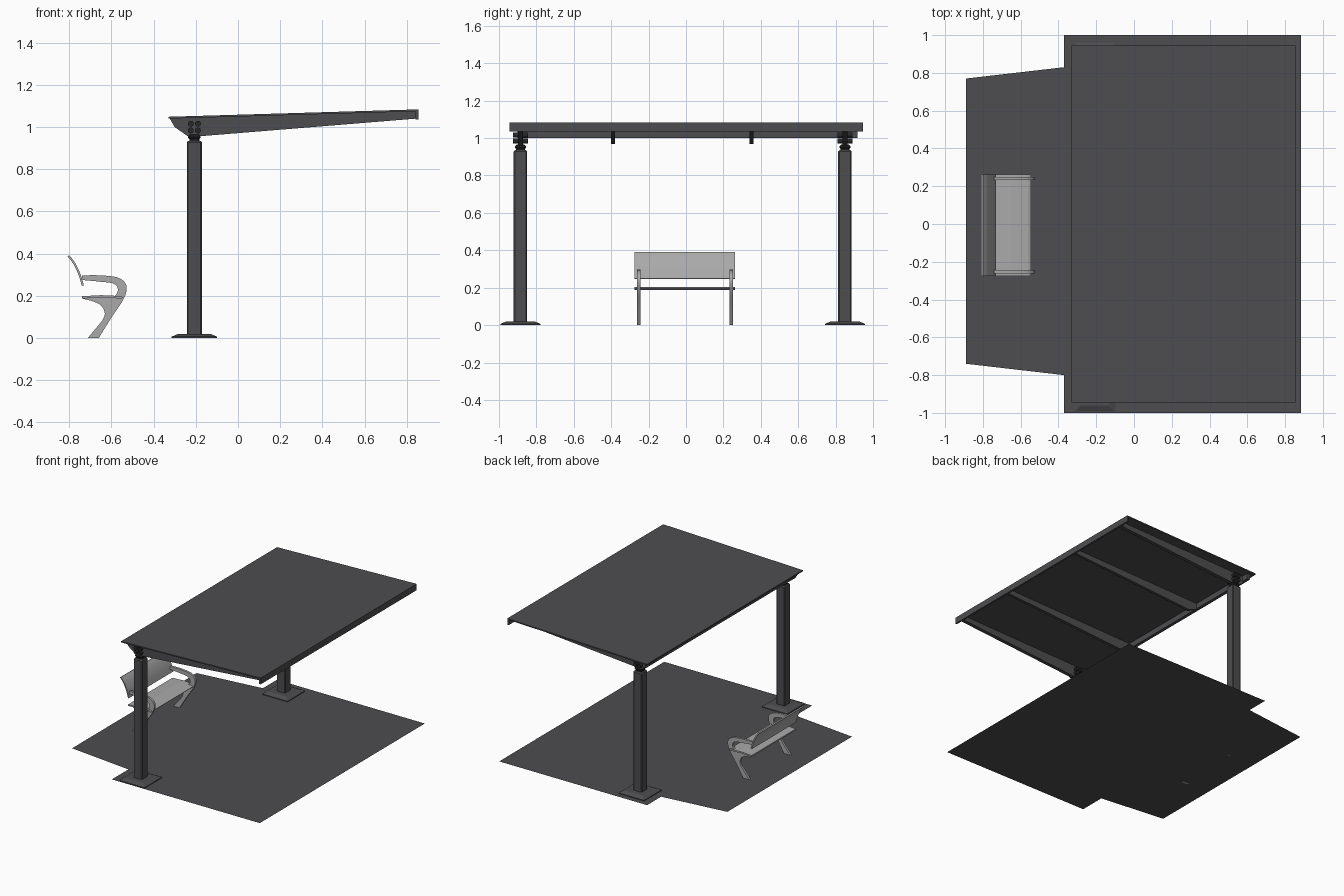
import bpy, bmesh, math
from mathutils import Vector

if "Cube" in bpy.data.objects:
    bpy.data.objects.remove(bpy.data.objects["Cube"])


def material(name, rgb):
    m = bpy.data.materials.new(name)
    m.diffuse_color = (*rgb, 1)
    m.use_nodes = True
    m.node_tree.nodes["Principled BSDF"].inputs["Base Color"].default_value = m.diffuse_color
    return m


DARK = material("dark grey", (0.075, 0.075, 0.08))
BLACK = material("near black", (0.02, 0.02, 0.022))
LIGHT = material("light grey", (0.40, 0.40, 0.40))


def finish(bm, name, mat, smooth=False):
    bmesh.ops.recalc_face_normals(bm, faces=bm.faces)
    me = bpy.data.meshes.new(name)
    bm.to_mesh(me)
    bm.free()
    me.materials.append(mat)
    ob = bpy.data.objects.new(name, me)
    bpy.context.collection.objects.link(ob)
    if smooth:
        bpy.context.view_layer.objects.active = ob
        ob.select_set(True)
        bpy.ops.object.shade_smooth_by_angle(angle=math.radians(35))
        ob.select_set(False)
    return ob


def slab(name, pts, y0, y1, mat, smooth=False):
    """Extrude an (x, z) outline along y."""
    bm = bmesh.new()
    f = bm.faces.new([bm.verts.new((x, y0, z)) for x, z in pts])
    ext = bmesh.ops.extrude_face_region(bm, geom=[f])
    vs = [g for g in ext["geom"] if isinstance(g, bmesh.types.BMVert)]
    bmesh.ops.translate(bm, verts=vs, vec=(0, y1 - y0, 0))
    return finish(bm, name, mat, smooth)


def stack(name, cx, cy, rings, mat):
    """Loft chamfered squares given as (half width, chamfer, z)."""
    bm = bmesh.new()
    loops = []
    for h, c, z in rings:
        k = h - c
        xy = [(h, -k), (h, k), (k, h), (-k, h), (-h, k), (-h, -k), (-k, -h), (k, -h)]
        loops.append([bm.verts.new((cx + x, cy + y, z)) for x, y in xy])
    for a, b in zip(loops, loops[1:]):
        for i in range(8):
            j = (i + 1) % 8
            bm.faces.new((a[i], a[j], b[j], b[i]))
    bm.faces.new(loops[0])
    bm.faces.new(loops[-1])
    return finish(bm, name, mat)


def smooth_path(pts, n=4):
    """Catmull-Rom curve through the points."""
    p = [Vector(q) for q in pts]
    p = [2 * p[0] - p[1]] + p + [2 * p[-1] - p[-2]]
    out = []
    for a, b, c, d in zip(p, p[1:], p[2:], p[3:]):
        for i in range(n):
            t = i / n
            out.append(0.5 * (2 * b + (c - a) * t + (2 * a - 5 * b + 4 * c - d) * t * t
                              + (3 * b - a - 3 * c + d) * t ** 3))
    return [tuple(q) for q in out] + [tuple(p[-2])]


# paved ground sheet
bm = bmesh.new()
bm.faces.new([bm.verts.new((x, y, 0)) for x, y in [
    (-0.37, -1), (0.885, -1), (0.885, 1), (-0.37, 1), (-0.37, 0.83),
    (-0.89, 0.77), (-0.89, -0.74), (-0.37, -0.80)]])
finish(bm, "ground_sheet", DARK)

# sloping roof sheet with a front fascia
slab("roof_sheet", [(-0.33, 1.04), (0.855, 1.075), (0.855, 1.084), (-0.33, 1.049)],
     -0.945, 0.945, DARK)
slab("roof_fascia", [(0.842, 1.036), (0.855, 1.036), (0.855, 1.08), (0.842, 1.08)],
     -0.945, 0.945, DARK)
# beam joining the arms along the low edge
slab("back_beam", [(-0.30, 1.0), (-0.275, 1.0), (-0.275, 1.042), (-0.30, 1.041)],
     -0.90, 0.917, DARK)

# posts, base plates, heads, arms and bolts
PX = -0.207
for side, cy in (("front", -0.885), ("rear", 0.85)):
    stack(side + "_base_plate", PX, cy,
          [(0.108, 0.004, 0.0), (0.108, 0.004, 0.006), (0.075, 0.004, 0.02)], DARK)
    stack(side + "_post", PX, cy,
          [(0.036, 0.006, 0.015), (0.036, 0.006, 0.927), (0.030, 0.006, 0.935)], DARK)
    stack(side + "_post_head", PX, cy,
          [(0.024, 0.006, 0.93), (0.024, 0.006, 0.943), (0.030, 0.006, 0.95),
           (0.030, 0.006, 0.957), (0.02, 0.006, 0.965)], BLACK)
    slab(side + "_arm", [(-0.325, 1.043), (-0.30, 1.0), (-0.233, 0.953), (-0.176, 0.957),
                         (0.842, 1.04), (0.842, 1.077)], cy - 0.014, cy + 0.014, DARK)
    for bx in (-0.224, -0.190):
        for bz in (0.984, 1.016):
            bm = bmesh.new()
            bmesh.ops.create_cone(bm, cap_ends=True, segments=16, radius1=0.014,
                                  radius2=0.014, depth=0.08)
            for v in bm.verts:
                v.co = Vector((bx + v.co.x, cy + v.co.z, bz + v.co.y))
            finish(bm, side + "_bolt", BLACK, True)

# two intermediate rafters
for i, cy in enumerate((-0.39, 0.35)):
    slab("rafter_%d" % (i + 1), [(-0.30, 1.043), (-0.285, 1.0), (-0.21, 0.967),
                                 (0.842, 1.04), (0.842, 1.077)], cy - 0.011, cy + 0.011, DARK)

# bench end frames: armrest sweeping down into the leg
outer = smooth_path([(-0.74, 0.297), (-0.655, 0.297), (-0.575, 0.288), (-0.537, 0.264),
                     (-0.528, 0.228), (-0.546, 0.178), (-0.59, 0.112), (-0.627, 0.054),
                     (-0.66, 0.0)])
leg_in = smooth_path([(-0.712, 0.0), (-0.672, 0.048), (-0.641, 0.088), (-0.632, 0.12),
                      (-0.651, 0.155), (-0.69, 0.174), (-0.74, 0.187)])
arm_in = smooth_path([(-0.74, 0.196), (-0.655, 0.197), (-0.598, 0.194), (-0.575, 0.21),
                      (-0.571, 0.238), (-0.594, 0.259), (-0.655, 0.267), (-0.74, 0.275)])
for side, y in (("front", -0.261), ("rear", 0.233)):
    slab(side + "_bench_frame", outer + leg_in + arm_in, y, y + 0.017, LIGHT, True)

# bench seat and curved backrest
slab("bench_seat", [(-0.74, 0.187), (-0.65, 0.192), (-0.55, 0.187), (-0.545, 0.194),
                    (-0.56, 0.199), (-0.65, 0.203), (-0.74, 0.198)], -0.275, 0.262, LIGHT)
back = smooth_path([(-0.80, 0.392), (-0.775, 0.36), (-0.75, 0.31), (-0.731, 0.25)])
slab("bench_back", back + [(x - 0.009, z - 0.004) for x, z in reversed(back)],
     -0.275, 0.262, LIGHT, True)
